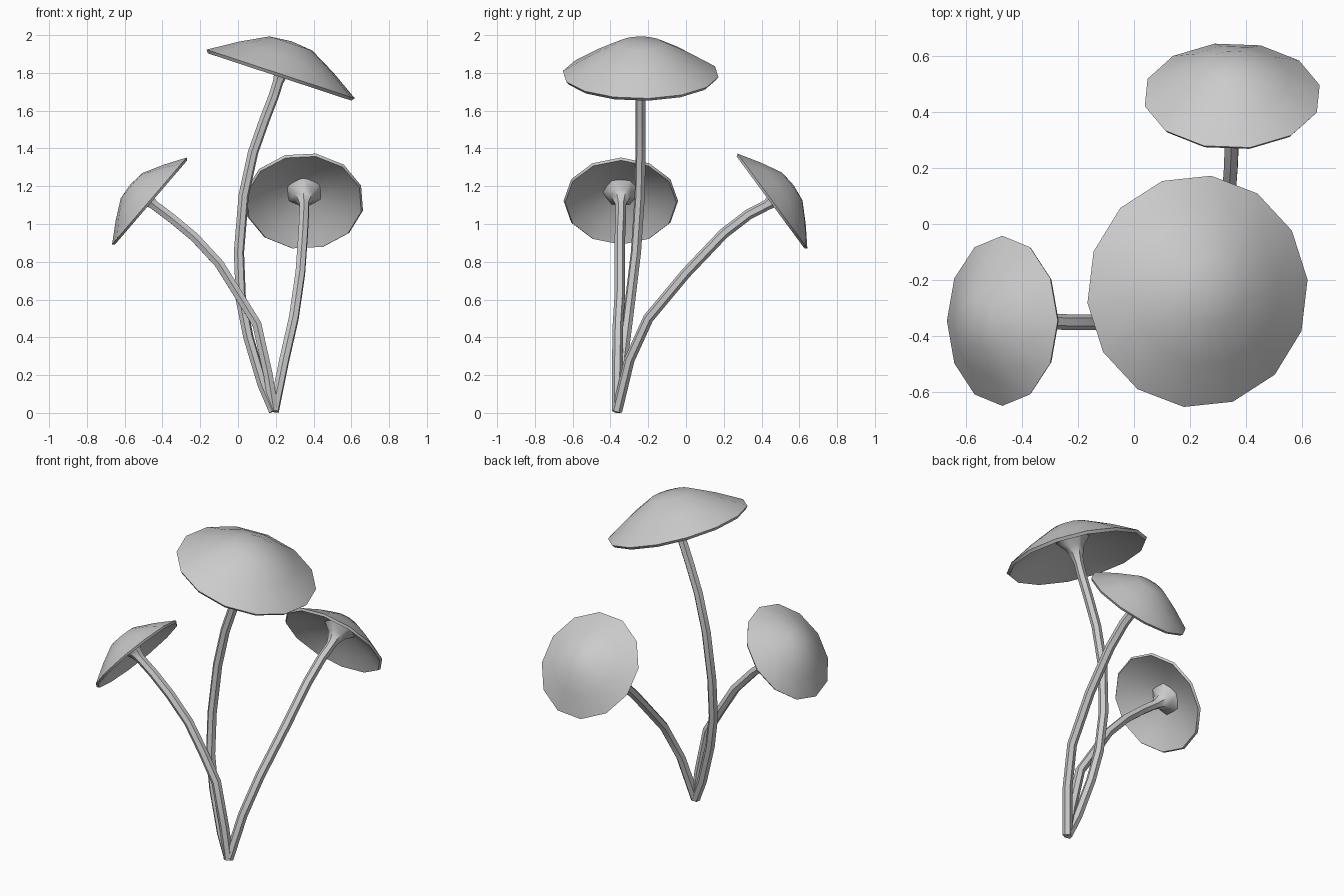
import bpy, bmesh, math
from mathutils import Vector, Matrix

cube = bpy.data.objects.get("Cube")
if cube:
    bpy.data.objects.remove(cube, do_unlink=True)

GREY = (0.6, 0.6, 0.6, 1)
grey = bpy.data.materials.new("plain grey")
grey.use_nodes = True
grey.diffuse_color = GREY
grey.node_tree.nodes["Principled BSDF"].inputs["Base Color"].default_value = GREY

# Cap cross-section as (radius, height) from apex over the rim to the hollow underside
CAP = [(0, .45), (.29, .42), (.64, .235), (1, .01), (.97, -.03),
       (.72, .1), (.25, .26), (0, .28)]


def activate(obj):
    bpy.ops.object.select_all(action="DESELECT")
    obj.select_set(True)
    bpy.context.view_layer.objects.active = obj


def make_cap(name, centre, normal, radius, sides, phase):
    """Revolve the cap section and tilt it along its normal."""
    bm = bmesh.new()
    verts = [bm.verts.new((r, 0, h)) for r, h in CAP]
    edges = [bm.edges.new(pair) for pair in zip(verts, verts[1:])]
    bmesh.ops.spin(bm, geom=verts + edges, cent=(0, 0, 0), axis=(0, 0, 1),
                   angle=math.tau, steps=sides)
    bmesh.ops.remove_doubles(bm, verts=bm.verts, dist=0.001)
    bmesh.ops.recalc_face_normals(bm, faces=bm.faces)
    tilt = Vector((0, 0, 1)).rotation_difference(normal).to_matrix().to_4x4()
    bm.transform(Matrix.Translation(centre) @ tilt
                 @ Matrix.Rotation(phase, 4, "Z") @ Matrix.Scale(radius, 4))
    mesh = bpy.data.meshes.new(name)
    bm.to_mesh(mesh)
    bm.free()
    mesh.materials.append(grey)
    obj = bpy.data.objects.new(name, mesh)
    bpy.context.collection.objects.link(obj)
    activate(obj)
    bpy.ops.object.shade_smooth_by_angle(angle=math.radians(50))


def make_stem(name, path, centre, normal, radius):
    """Sweep a six-sided stem along the path and flare it into the cap."""
    points = [(Vector(p), .028) for p in path]
    for height, width in ((-.1, .028), (0, .036), (.12, .055), (.25, .1)):
        points.append((centre + normal * height * radius, width))
    curve = bpy.data.curves.new(name, "CURVE")
    curve.dimensions = "3D"
    curve.bevel_depth = 1
    curve.bevel_resolution = 1
    curve.use_fill_caps = True
    spline = curve.splines.new("POLY")
    spline.points.add(len(points) - 1)
    for point, (co, width) in zip(spline.points, points):
        point.co = (*co, 1)
        point.radius = width
    curve.materials.append(grey)
    obj = bpy.data.objects.new(name, curve)
    bpy.context.collection.objects.link(obj)
    activate(obj)
    bpy.ops.object.convert(target="MESH")
    bpy.ops.object.shade_smooth_by_angle(angle=math.radians(50))


# Each mushroom: stem path, cap centre, cap normal, cap radius, sides, phase
ROOT = (.19, -.365, .01)
MUSHROOMS = {
    "tall": ([ROOT, (.13, -.35, .15), (.055, -.32, .4), (.015, -.295, .6),
              (.005, -.265, .85), (.03, -.245, 1.15), (.08, -.24, 1.38),
              (.14, -.24, 1.55), (.19, -.24, 1.68)],
             (.225, -.24, 1.79), (.313, 0, .95), .415, 14, .1),
    "left_facing_right": ([ROOT, (.16, -.365, .2), (.1, -.36, .47), (0, -.35, .63),
                           (-.1, -.35, .79), (-.23, -.35, .93), (-.35, -.345, 1.03)],
                          (-.467, -.345, 1.12), (-.759, 0, .652), .303, 12, 0),
    "back": ([ROOT, (.245, -.3, .28), (.295, -.2, .5), (.33, 0, .74),
              (.345, .2, .95), (.35, .33, 1.05)],
             (.35, .455, 1.12), (0, .805, .594), .318, 12, .2),
}
MUSHROOMS["right"] = MUSHROOMS.pop("left_facing_right")

for label, (path, centre, normal, radius, sides, phase) in MUSHROOMS.items():
    centre, normal = Vector(centre), Vector(normal).normalized()
    make_cap(label + "_cap", centre, normal, radius, sides, phase)
    make_stem(label + "_stem", path, centre, normal, radius)
